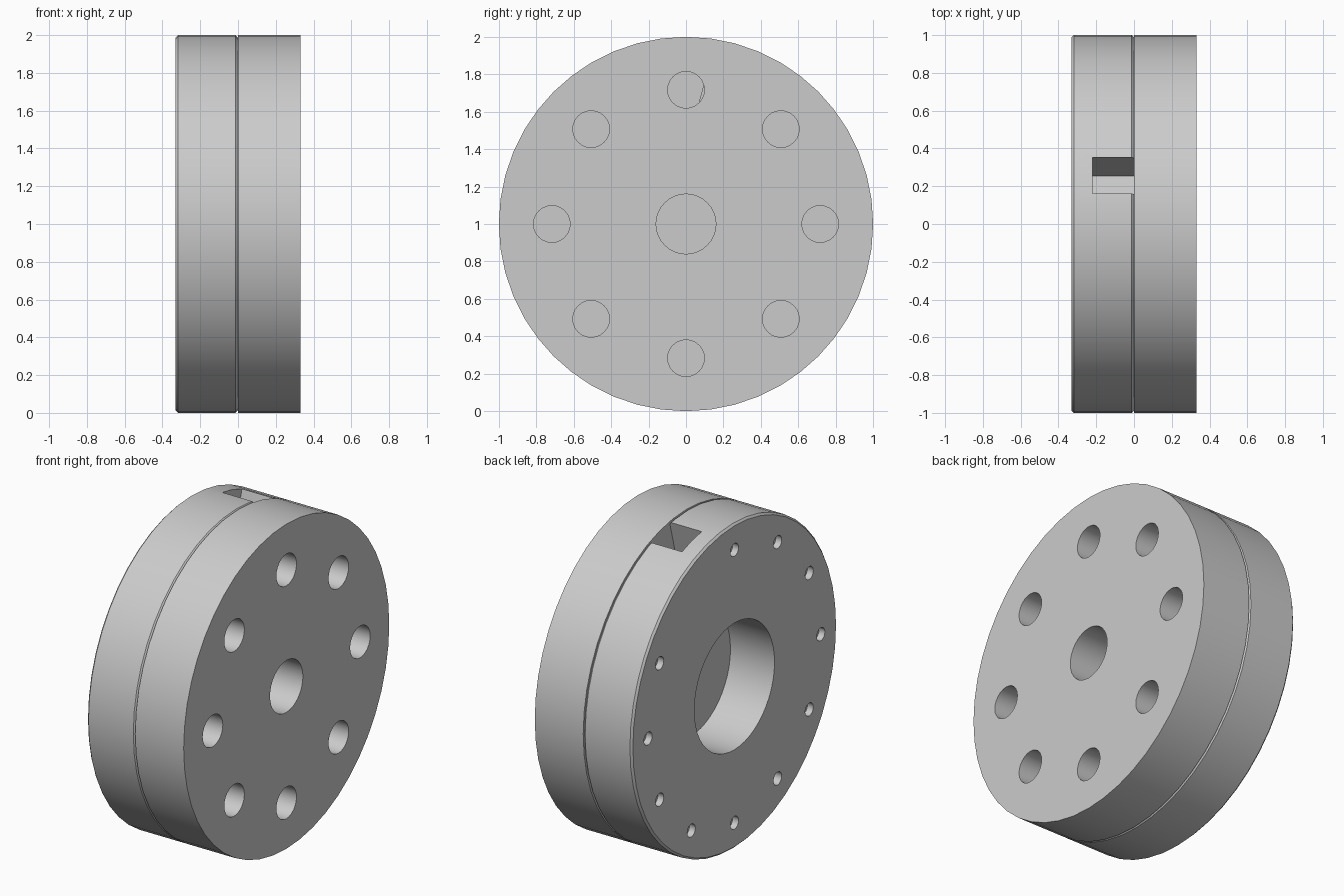
import bpy, bmesh
from math import radians, sin, cos, pi
from mathutils import Matrix

cube = bpy.data.objects.get("Cube")
if cube:
    bpy.data.objects.remove(cube, do_unlink=True)

RADIUS, HALF = 1.0, 0.33

grey = bpy.data.materials.new("machined grey")
grey.use_nodes = True
colour = (0.6, 0.6, 0.6, 1)
grey.diffuse_color = colour
grey.node_tree.nodes["Principled BSDF"].inputs["Base Color"].default_value = colour


def add_cylinder(bm, r, x0, x1, angle=0, dist=0, sides=24):
    """Cylinder along x; angle runs from straight up toward +y."""
    place = Matrix.Translation(((x0 + x1) / 2, dist * sin(angle), RADIUS + dist * cos(angle)))
    bmesh.ops.create_cone(bm, cap_ends=True, segments=sides, radius1=r, radius2=r,
                          depth=x1 - x0, matrix=place @ Matrix.Rotation(pi / 2, 4, 'Y'))


def make_object(name, bm):
    mesh = bpy.data.meshes.new(name)
    bm.to_mesh(mesh)
    bm.free()
    mesh.materials.append(grey)
    obj = bpy.data.objects.new(name, mesh)
    bpy.context.collection.objects.link(obj)
    return obj


def make_disc(name, x0, x1, chamfer, cutter_bm):
    # Solid disc with optional chamfered rims
    bm = bmesh.new()
    add_cylinder(bm, RADIUS, x0, x1, sides=48)
    if chamfer:
        rims = [e for e in bm.edges if abs(e.verts[0].co.x - e.verts[1].co.x) < 0.001]
        bmesh.ops.bevel(bm, geom=rims, offset=chamfer, segments=1, affect='EDGES')
    disc = make_object(name, bm)
    # Cut the holes and bake the result
    cutter = make_object(name + "_cutter", cutter_bm)
    cutter.hide_render = True
    mod = disc.modifiers.new("holes", 'BOOLEAN')
    mod.operation, mod.solver, mod.object = 'DIFFERENCE', 'EXACT', cutter
    bpy.ops.object.select_all(action='DESELECT')
    disc.select_set(True)
    bpy.context.view_layer.objects.active = disc
    bpy.ops.object.modifier_apply(modifier=mod.name)
    bpy.data.objects.remove(cutter, do_unlink=True)
    bpy.ops.object.shade_smooth_by_angle(angle=radians(30))
    return disc


# Flange: centre hole and a ring of eight bolt holes
cut = bmesh.new()
add_cylinder(cut, 0.16, -0.1, HALF + 0.1, sides=32)
for i in range(8):
    add_cylinder(cut, 0.098, -0.1, HALF + 0.1, i * pi / 4, 0.717)
make_disc("flange_disc", 0.0, HALF, 0, cut)

# Housing: wide blind bore, ring of small screw holes with one place left empty
cut = bmesh.new()
add_cylinder(cut, 0.39, -HALF - 0.1, -0.03, sides=48)
for i in range(12):
    if i != 1:
        depth = 0.2 if i == 7 else 0.04
        add_cylinder(cut, 0.04, -HALF - 0.1, -HALF + depth, i * pi / 6, 0.84, sides=16)

# Radial pocket in the rim, open toward the flange
tilt = Matrix.Translation((0, 0, RADIUS)) @ Matrix.Rotation(radians(-15), 4, 'X')
bmesh.ops.create_cube(cut, size=1, matrix=tilt @ Matrix.Translation((-0.06, 0, 0.86))
                      @ Matrix.Diagonal((0.32, 0.198, 0.5, 1)))
make_disc("housing_disc", -HALF, -0.001, 0.012, cut)
